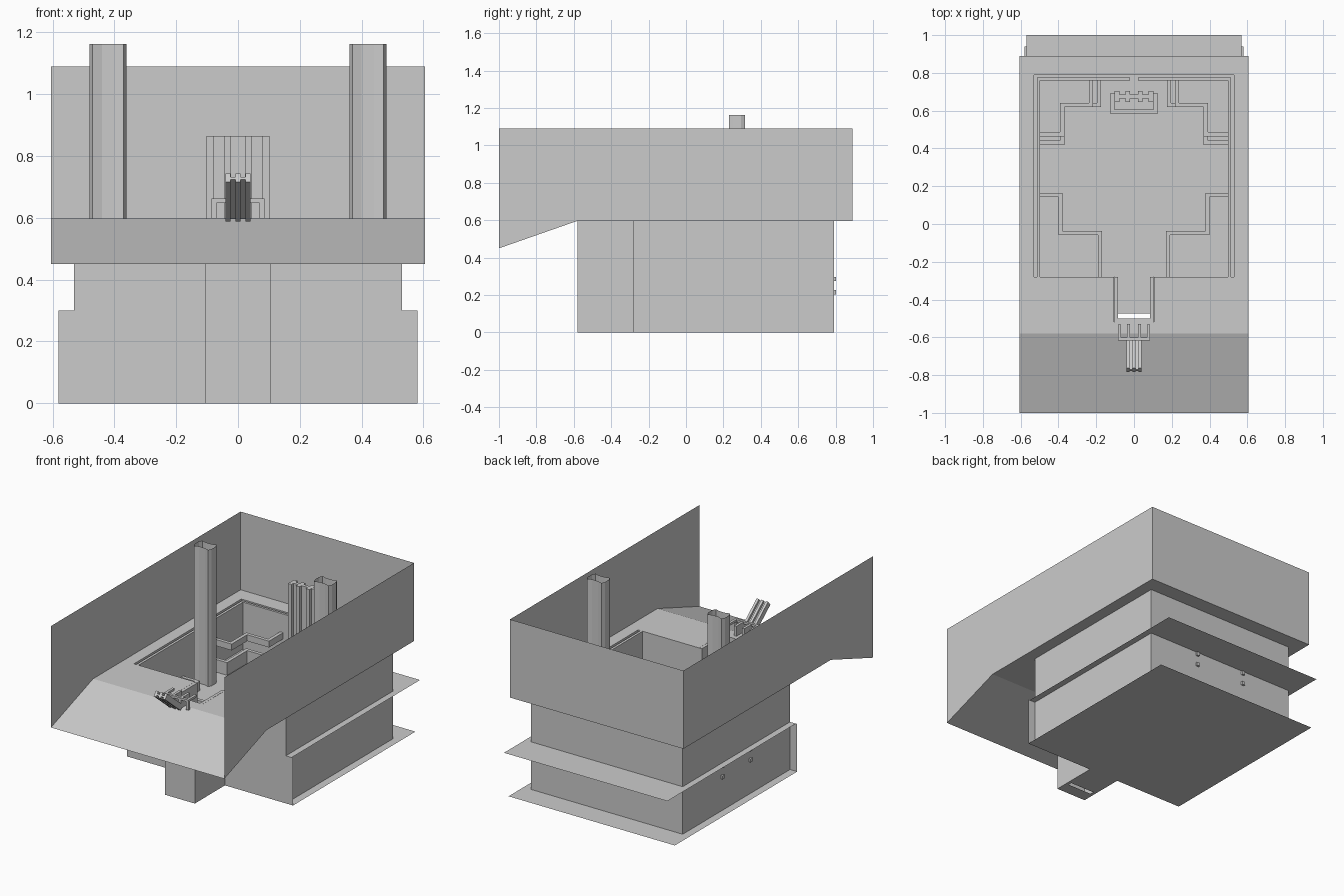
import bpy, bmesh
from mathutils import Matrix, Vector

cube = bpy.data.objects.get("Cube")
if cube:
    bpy.data.objects.remove(cube)

GREY = (0.6, 0.6, 0.6, 1)
mat = bpy.data.materials.new("stone grey")
mat.use_nodes = True
mat.diffuse_color = GREY
mat.node_tree.nodes["Principled BSDF"].inputs["Base Color"].default_value = GREY

DECK, FLOOR, TOP = 0.597, 0.3, 1.09   # main levels
SIDE, FRONT, BACK = 0.605, -0.28, 0.79


def finish(name, bm):
    mesh = bpy.data.meshes.new(name)
    bm.to_mesh(mesh)
    bm.free()
    mesh.materials.append(mat)
    ob = bpy.data.objects.new(name, mesh)
    bpy.context.collection.objects.link(ob)
    return ob


def face(bm, pts):
    bm.faces.new([bm.verts.new(p) for p in pts])


def sheet(bm, x0, x1, y0, y1, z):
    face(bm, [(x0, y0, z), (x1, y0, z), (x1, y1, z), (x0, y1, z)])


def wall(bm, a, b, z0, z1):
    face(bm, [(*a, z0), (*b, z0), (*b, z1), (*a, z1)])


def box(bm, x0, x1, y0, y1, z0, z1):
    size = Vector((x1 - x0, y1 - y0, z1 - z0))
    mid = Vector((x0 + x1, y0 + y1, z0 + z1)) / 2
    bmesh.ops.create_cube(bm, size=1, matrix=Matrix.Translation(mid) @ Matrix.Diagonal((*size, 1)))


def curb(bm, path, z0, z1, t=0.011):
    for (ax, ay), (bx, by) in zip(path, path[1:]):
        box(bm, min(ax, bx) - t, max(ax, bx) + t, min(ay, by) - t, max(ay, by) + t, z0, z1)


# Upper enclosure: two sides that follow the ramp, and the back
bm = bmesh.new()
for s in (-1, 1):
    face(bm, [(s * SIDE, y, z) for y, z in
              ((-1, TOP), (-1, 0.45), (-0.58, DECK), (0.89, DECK), (0.89, TOP))])
wall(bm, (-SIDE, 0.89), (SIDE, 0.89), DECK, TOP)
finish("enclosure_walls", bm)

# Deck around the pit, with the sloping front ramp
bm = bmesh.new()
for s in (-1, 1):
    sheet(bm, s * 0.53, s * SIDE, FRONT, 0.89, DECK)
    sheet(bm, s * 0.105, s * SIDE, -0.58, FRONT, DECK)
sheet(bm, -0.53, 0.53, BACK, 0.89, DECK)
sheet(bm, -0.105, 0.105, -0.58, -0.52, DECK)
face(bm, [(-SIDE, -1, 0.45), (SIDE, -1, 0.45), (SIDE, -0.58, DECK), (-SIDE, -0.58, DECK)])
finish("deck_and_ramp", bm)

# Body shell with a wider lower front and a narrow projecting bay
bm = bmesh.new()
for s in (-1, 1):
    wall(bm, (s * 0.53, FRONT), (s * 0.53, BACK), 0, DECK)
    wall(bm, (s * 0.105, FRONT), (s * 0.58, FRONT), 0, FLOOR)
    wall(bm, (s * 0.105, FRONT), (s * 0.53, FRONT), FLOOR, DECK)
    wall(bm, (s * 0.105, -0.58), (s * 0.105, FRONT), 0, DECK)
wall(bm, (-0.53, BACK), (0.53, BACK), 0, DECK)
wall(bm, (-0.105, -0.58), (0.105, -0.58), 0, DECK)
finish("body_walls", bm)

# Floors that run out past the body as flanges
bm = bmesh.new()
sheet(bm, -0.58, 0.58, FRONT, 0.94, 0)
sheet(bm, -0.105, 0.105, -0.475, FRONT, 0)
sheet(bm, -0.105, 0.105, -0.58, -0.5, 0)
for s in (-1, 1):
    sheet(bm, s * 0.085, s * 0.105, -0.5, -0.475, 0)
finish("lower_floor", bm)
bm = bmesh.new()
sheet(bm, -0.57, 0.57, FRONT, 1, FLOOR)
sheet(bm, -0.085, 0.085, -0.475, FRONT, FLOOR)
finish("upper_floor", bm)

# Thin lining of the pit and of the bay
bm = bmesh.new()
for s in (-1, 1):
    x = sorted((s * 0.498, s * 0.514))
    box(bm, *x, FRONT, 0.775, FLOOR, DECK)
    x = sorted((s * 0.085, s * 0.104))
    box(bm, *x, -0.52, FRONT, FLOOR, DECK)
    x = sorted((s * 0.022, s * 0.498))
    box(bm, *x, 0.76, 0.775, FLOOR, DECK)
box(bm, -0.104, 0.104, -0.52, -0.5, FLOOR, DECK)
finish("pit_lining", bm)

# Stepped curbs in the four corners of the pit
bm = bmesh.new()
for s in (-1, 1):
    for z0, z1, pts in (
        (FLOOR, 0.36, ((0.49, 0.153), (0.39, 0.153), (0.39, -0.047), (0.18, -0.047), (0.18, -0.27))),
        (FLOOR, 0.38, ((0.49, 0.43), (0.38, 0.43), (0.38, 0.63), (0.185, 0.63), (0.185, 0.75))),
        (0.44, 0.48, ((0.49, 0.475), (0.38, 0.475), (0.38, 0.63), (0.228, 0.63), (0.228, 0.75))),
    ):
        curb(bm, [(s * x, y) for x, y in pts], z0, z1)
finish("corner_curbs", bm)

# Fluted open columns
outline = [(0.06, 0.0215), (0.05, 0.0425), (0.02, 0.033)]
ring = outline + [(-x, y) for x, y in reversed(outline)]
ring += [(-x, -y) for x, y in ring]
for s, name in ((1, "left_column"), (-1, "right_column")):
    bm = bmesh.new()
    pts = [(s * 0.42 + x, 0.273 + y) for x, y in ring]
    for a, b in zip(pts, pts[1:] + pts[:1]):
        wall(bm, a, b, FLOOR, 1.163)
    bmesh.ops.remove_doubles(bm, verts=bm.verts, dist=0.0001)
    bmesh.ops.recalc_face_normals(bm, faces=bm.faces)
    finish(name, bm)

# Large pleated seat at the back of the pit
bm = bmesh.new()
box(bm, -0.1, 0.1, 0.665, 0.685, FLOOR, 0.865)
for x in (-0.09, -0.034, 0.034, 0.09):
    box(bm, x - 0.012, x + 0.012, 0.645, 0.705, FLOOR, 0.865)
curb(bm, [(-0.115, 0.68), (-0.115, 0.595), (0.115, 0.595), (0.115, 0.68)], FLOOR, 0.48)
finish("back_seat", bm)

# Small pleated seat at the head of the ramp, its panel leaning forward
bm = bmesh.new()
for x in (-0.032, 0, 0.032):
    box(bm, x - 0.008, x + 0.008, -0.015, 0.02, 0, 0.2)
box(bm, -0.04, 0.04, -0.005, 0.005, 0, 0.2)
bmesh.ops.transform(bm, verts=bm.verts,
                    matrix=Matrix.Translation((0, -0.62, 0.6)) @ Matrix.Rotation(0.88, 4, "X"))
finish("front_seat_panel", bm)
bm = bmesh.new()
curb(bm, [(-0.078, -0.54), (-0.078, -0.61), (0.078, -0.61), (0.078, -0.54)], 0.648, 0.662, 0.008)
for s in (-1, 1):
    box(bm, *sorted((s * 0.07, s * 0.086)), -0.618, -0.6, DECK, 0.65)
    box(bm, *sorted((s * 0.02, s * 0.036)), -0.62, -0.53, DECK, 0.66)
finish("front_seat_frame", bm)

# Small wall fittings below the flange
bm = bmesh.new()
for z in (0.215, 0.285):
    for x in (-0.175, 0.175):
        box(bm, x - 0.01, x + 0.01, BACK, 0.802, z - 0.011, z + 0.011)
    for y in (0.12, 0.4):
        box(bm, -0.542, -0.53, y - 0.01, y + 0.01, z - 0.011, z + 0.011)
finish("wall_fittings", bm)
